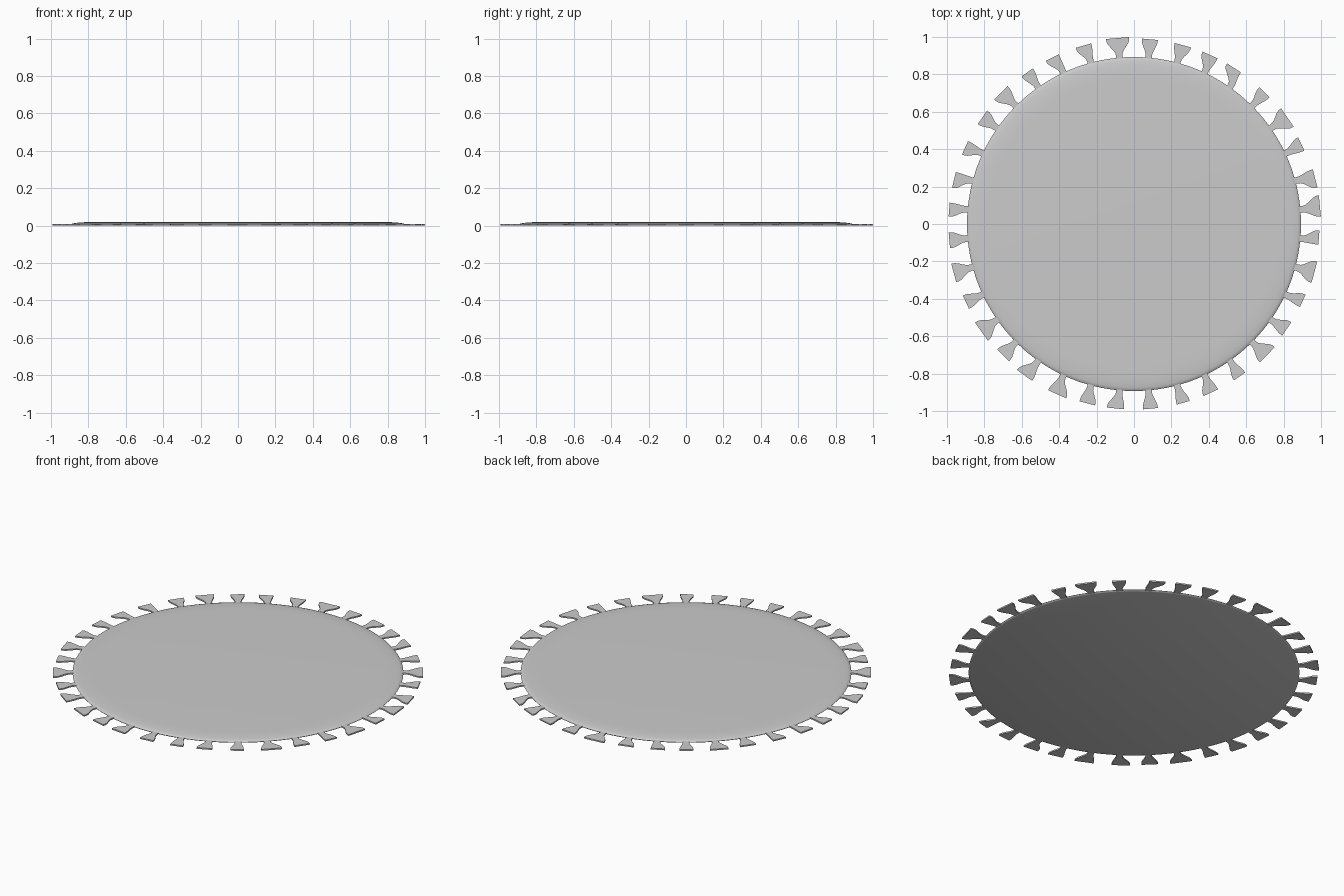
import bpy, bmesh, math

if "Cube" in bpy.data.objects:
    bpy.data.objects.remove(bpy.data.objects["Cube"])


def make_object(name, bm, angle):
    bmesh.ops.recalc_face_normals(bm, faces=bm.faces)
    mesh = bpy.data.meshes.new(name)
    bm.to_mesh(mesh)
    bm.free()
    obj = bpy.data.objects.new(name, mesh)
    bpy.context.collection.objects.link(obj)
    bpy.ops.object.select_all(action='DESELECT')
    obj.select_set(True)
    bpy.context.view_layer.objects.active = obj
    bpy.ops.object.shade_smooth_by_angle(angle=math.radians(angle))
    return obj


# Round rug body: lathed profile with a softly rounded rim
profile = [(0, 0), (0.882, 0), (0.891, 0.003), (0.893, 0.006), (0.889, 0.010),
           (0.875, 0.0135), (0.85, 0.0165), (0.82, 0.0185), (0.78, 0.0195), (0, 0.02)]
bm = bmesh.new()
verts = [bm.verts.new((r, 0, z)) for r, z in profile]
edges = [bm.edges.new(pair) for pair in zip(verts, verts[1:])]
bmesh.ops.spin(bm, geom=verts + edges, cent=(0, 0, 0), axis=(0, 0, 1),
               angle=2 * math.pi, steps=128)
bmesh.ops.remove_doubles(bm, verts=bm.verts, dist=1e-5)
make_object("rug_body", bm, 40)

# Tassel tips, clockwise from +y: start and end angle in degrees
# relative to the even 10 degree spacing (hand-trimmed, so uneven)
tips = [(-2.5, 2.4), (-2.3, 2.9), (-3.3, 1.8), (-4.9, 0.2), (-2.5, 1.9), (-3.2, 3.6),
        (-2.8, 1.7), (-2.0, 3.7), (-3.8, 2.7), (-3.0, 1.4), (-3.4, 3.3), (-2.6, 1.6),
        (-3.0, 2.0), (-3.8, 2.7), (-1.8, 2.4), (-1.9, 3.0), (-2.5, 1.7), (-2.4, 2.2),
        (-1.9, 3.4), (-2.9, 2.1), (-3.7, 2.3), (-2.0, 3.7), (-2.7, 2.5), (-3.6, 3.2),
        (-2.2, 2.3), (-3.1, 2.7), (-2.5, 2.4), (-2.7, 1.6), (-3.7, 1.3), (-3.0, 1.6),
        (-2.4, 2.7), (-3.3, 2.5), (-2.3, 2.0), (-3.4, 1.1), (-3.3, 1.7), (-3.6, 3.5)]

NECK, STEPS = 1.1, 9
bm = bmesh.new()
for i, (a0, a1) in enumerate(tips):
    reach = 1.0 if a1 - a0 > 5.5 else 0.992

    # One flaring side of the tassel, from the tied neck to the tip
    def side(tip, sign):
        pts = []
        for k in range(STEPS):
            t = k / (STEPS - 1)
            r = 0.87 + (reach - 0.87) * t
            f = min(max((t - 0.28) / 0.62, 0), 1)
            f = f * f * (3 - 2 * f)
            pts.append((r, sign * NECK * (1 - f) + tip * f))
        return pts

    base = 5 + 10 * i
    rows = []
    for z in (0.002, 0.010):
        row = []
        for (r, l), (_, m) in zip(side(a0, -1), side(a1, 1)):
            pair = []
            for d in (l, m):
                a = math.radians(base + d)
                pair.append(bm.verts.new((r * math.sin(a), r * math.cos(a), z)))
            row.append(pair)
        rows.append(row)
    low, top = rows
    for k in range(STEPS - 1):
        for layer in rows:
            bm.faces.new((layer[k][0], layer[k][1], layer[k + 1][1], layer[k + 1][0]))
        for s in (0, 1):
            bm.faces.new((low[k][s], low[k + 1][s], top[k + 1][s], top[k][s]))
    for k in (0, STEPS - 1):
        bm.faces.new((low[k][0], low[k][1], top[k][1], top[k][0]))
make_object("fringe_tassels", bm, 35)
